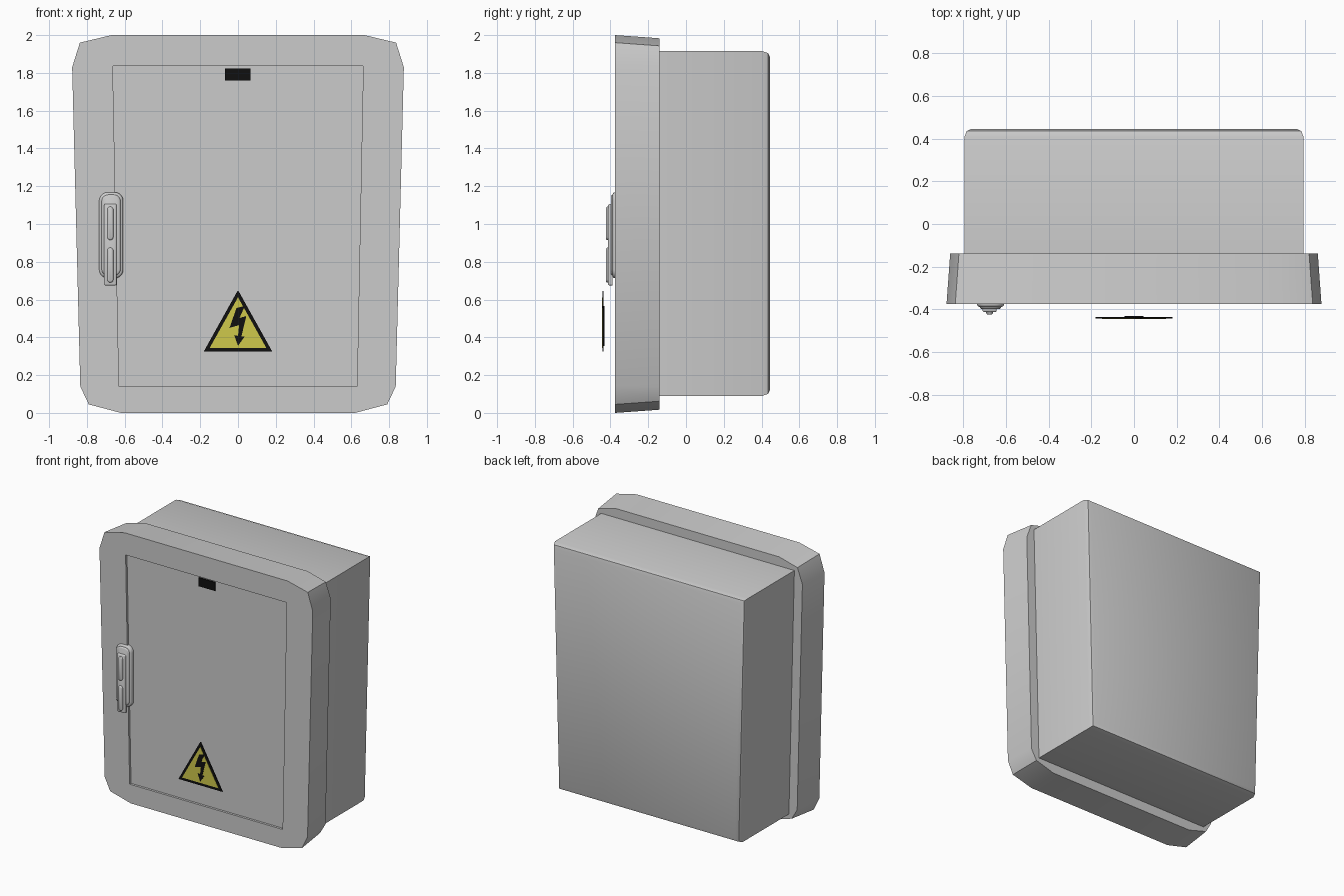
import bpy, bmesh, math

if "Cube" in bpy.data.objects:
    bpy.data.objects.remove(bpy.data.objects["Cube"])


def material(name, rgb):
    m = bpy.data.materials.new(name)
    m.diffuse_color = (*rgb, 1)
    m.use_nodes = True
    m.node_tree.nodes["Principled BSDF"].inputs["Base Color"].default_value = m.diffuse_color
    return m


BLACK = material("black", (0.005, 0.005, 0.005))
YELLOW = material("yellow", (0.62, 0.58, 0.07))


def finish(bm, name, mat=None, smooth=True):
    bmesh.ops.recalc_face_normals(bm, faces=bm.faces)
    me = bpy.data.meshes.new(name)
    bm.to_mesh(me)
    bm.free()
    ob = bpy.data.objects.new(name, me)
    bpy.context.collection.objects.link(ob)
    if mat:
        me.materials.append(mat)
    if smooth:
        bpy.ops.object.select_all(action='DESELECT')
        ob.select_set(True)
        bpy.context.view_layer.objects.active = ob
        bpy.ops.object.shade_smooth_by_angle(angle=math.radians(38))
    return ob


def ring(bm, pts, y):
    return [bm.verts.new((x, y, z)) for x, z in pts]


def bridge(bm, a, b):
    n = len(a)
    for i in range(n):
        j = (i + 1) % n
        bm.faces.new((a[i], a[j], b[j], b[i]))


def loft(name, layers, mat=None, smooth=True):
    """Closed solid through (outline, y) layers."""
    bm = bmesh.new()
    rings = [ring(bm, pts, y) for pts, y in layers]
    for a, b in zip(rings, rings[1:]):
        bridge(bm, a, b)
    bm.faces.new(rings[0])
    bm.faces.new(rings[-1])
    return finish(bm, name, mat, smooth)


def trapezoid(top, bottom, z0, z1, inset=0.0):
    t, b, z0, z1 = top - inset, bottom - inset, z0 + inset, z1 - inset
    return [(-t, z1), (t, z1), (b, z0), (-b, z0)]


def rim_outline(d=0.0):
    # three points per corner, clockwise from the upper left
    up = [(-0.878 + d, 1.83), (-0.837 + d, 1.96 - d), (-0.67, 2.0 - d)]
    low = [(-0.62, d), (-0.79 + d, 0.045 + d), (-0.835 + d, 0.14)]
    flip = lambda pts: [(-x, z) for x, z in reversed(pts)]
    return up + flip(up) + flip(low) + low


def corner_bridge(bm, outer, inner):
    """Join a 12-point rim loop to a 4-point loop."""
    for c in range(4):
        p = outer[3 * c:3 * c + 3]
        n = (c + 1) % 4
        bm.faces.new((inner[c], *p))
        bm.faces.new((inner[c], p[2], outer[3 * n], inner[n]))


# enclosure: recessed door, flared rim, rear ledge and tapered box
bm = bmesh.new()
door = trapezoid(0.663, 0.63, 0.14, 1.837)
door_floor = ring(bm, door, -0.358)
door_edge = ring(bm, door, -0.375)
rim_front = ring(bm, rim_outline(), -0.375)
rim_back = ring(bm, rim_outline(0.017), -0.139)
box = [ring(bm, trapezoid(0.795, 0.75, 0.09, 1.915, d), y)
       for d, y in ((0, -0.139), (0, 0.405), (0.011, 0.435), (0.033, 0.446))]
bm.faces.new(door_floor)
bridge(bm, door_floor, door_edge)
corner_bridge(bm, rim_front, door_edge)
bridge(bm, rim_front, rim_back)
corner_bridge(bm, rim_back, box[0])
for a, b in zip(box, box[1:]):
    bridge(bm, a, b)
bm.faces.new(box[-1])
finish(bm, "enclosure_case")


def rounded(x0, x1, z0, z1, r, inset=0.0, n=5):
    x0, x1, z0, z1 = x0 + inset, x1 - inset, z0 + inset, z1 - inset
    r = max(r - inset, 0.003)
    pts = []
    for cx, cz, s in ((x1 - r, z1 - r, 0), (x0 + r, z1 - r, 1),
                      (x0 + r, z0 + r, 2), (x1 - r, z0 + r, 3)):
        for i in range(n + 1):
            a = math.pi / 2 * (s + i / n)
            pts.append((cx + r * math.cos(a), cz + r * math.sin(a)))
    return pts


def pad(name, rect, r, y0, y1, bevel):
    loft(name, [(rounded(*rect, r), y0), (rounded(*rect, r), y1 + bevel),
                (rounded(*rect, r, bevel * 0.35), y1 + bevel * 0.35),
                (rounded(*rect, r, bevel), y1)])


# latch handle: stepped base, lever and two raised grips
pad("handle_base", (-0.735, -0.608, 0.713, 1.168), 0.045, -0.36, -0.388, 0.01)
pad("handle_step", (-0.722, -0.622, 0.726, 1.155), 0.035, -0.38, -0.398, 0.008)
pad("handle_lever", (-0.709, -0.643, 0.675, 1.106), 0.008, -0.39, -0.412, 0.006)
for name, z0, z1 in (("upper_grip", 0.915, 1.092), ("lower_grip", 0.69, 0.875)):
    pad(name, (-0.692, -0.66, z0, z1), 0.016, -0.405, -0.424, 0.007)

# dark plate at the top of the door
plate = [(-0.069, 1.76), (0.067, 1.76), (0.067, 1.824), (-0.069, 1.824)]
loft("door_plate", [(plate, -0.352), (plate, -0.366)], BLACK, False)


# warning sign floating in front of the door
def prism(name, pts, y0, y1, mat):
    loft(name, [(pts, y0), (pts, y1)], mat, False)


prism("sign_border", [(-0.181, 0.325), (0.181, 0.325), (0.003, 0.645), (-0.003, 0.645)],
      -0.436, -0.442, BLACK)
prism("sign_face", [(-0.15, 0.344), (0.15, 0.344), (0, 0.612)], -0.438, -0.444, YELLOW)
bolt = [(-0.008, 0.555), (0.036, 0.566), (0.008, 0.502), (0.044, 0.513),
        (0.018, 0.405), (0.036, 0.405), (0.0, 0.355), (-0.02, 0.412),
        (0.0, 0.408), (0.006, 0.465), (-0.045, 0.45)]
prism("sign_bolt", bolt, -0.432, -0.446, BLACK)
